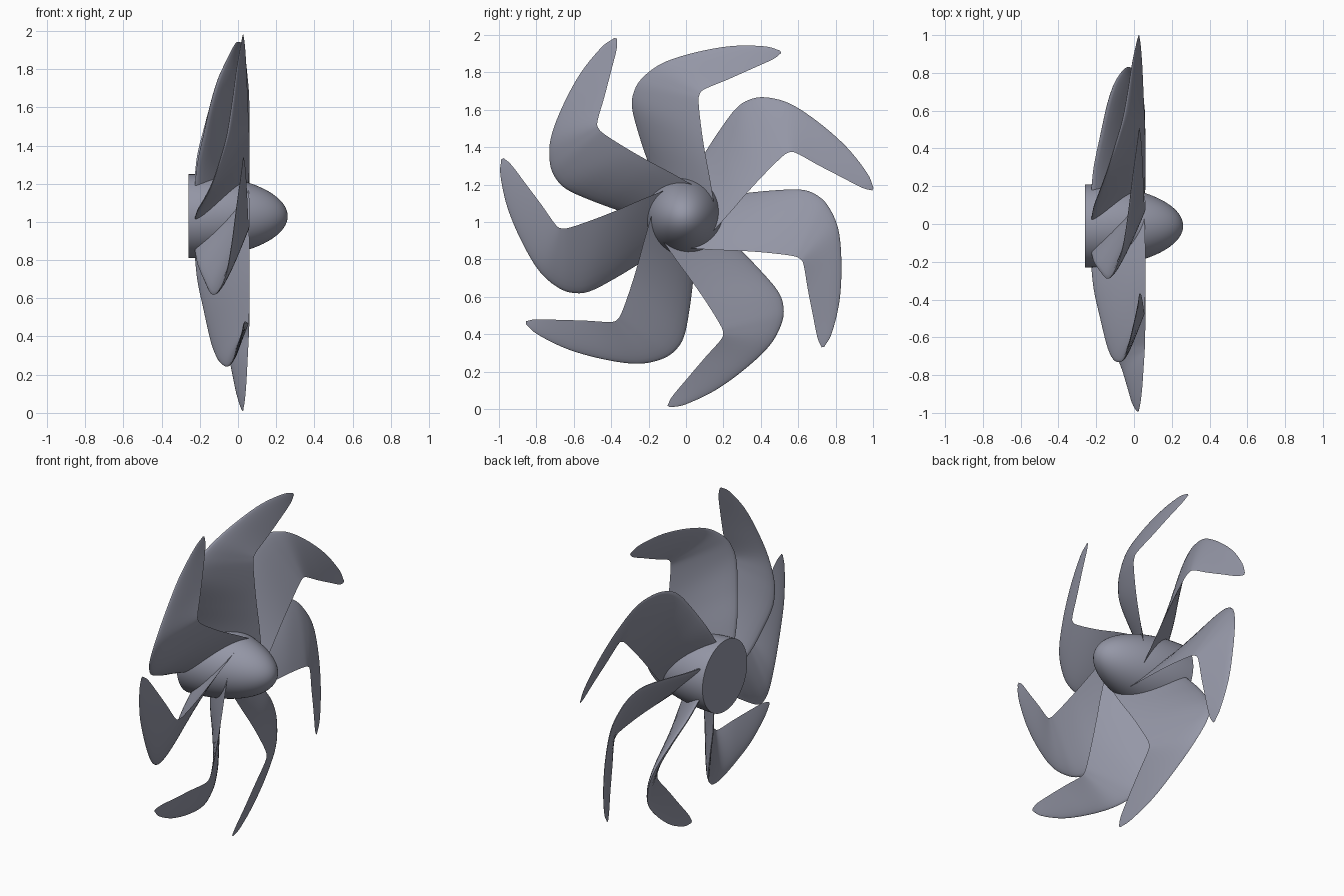
import bpy, bmesh, math
from mathutils import Vector

if "Cube" in bpy.data.objects:
    bpy.data.objects.remove(bpy.data.objects["Cube"])

CENTRE = Vector((0, -0.01, 1.03))
BLADES = 7

# dark blue-grey paint
paint = bpy.data.materials.new("blue_grey")
paint.diffuse_color = (0.30, 0.31, 0.385, 1)
paint.use_nodes = True
paint.node_tree.nodes["Principled BSDF"].inputs["Base Color"].default_value = paint.diffuse_color

def finish(name, bm, angle):
    bmesh.ops.recalc_face_normals(bm, faces=bm.faces[:])
    me = bpy.data.meshes.new(name)
    bm.to_mesh(me)
    bm.free()
    me.materials.append(paint)
    ob = bpy.data.objects.new(name, me)
    bpy.context.collection.objects.link(ob)
    ob.location = CENTRE
    bpy.ops.object.select_all(action='DESELECT')
    ob.select_set(True)
    bpy.context.view_layer.objects.active = ob
    bpy.ops.object.shade_smooth_by_angle(angle=math.radians(angle))
    return ob

def spline(pts, steps):
    # Catmull-Rom through the points
    p = [2 * pts[0] - pts[1]] + pts + [2 * pts[-1] - pts[-2]]
    out = []
    for i in range(1, len(p) - 2):
        a, b, c, d = p[i - 1:i + 3]
        for k in range(steps):
            t = k / steps
            out.append(0.5 * (2 * b + (c - a) * t + (2 * a - 5 * b + 4 * c - d) * t * t
                              + (3 * b - a - 3 * c + d) * t ** 3))
    return out + [pts[-1]]

# hub: half ellipsoid with a flat back
bm = bmesh.new()
SEG, RINGS = 64, 24
rings = []
for i in range(RINGS):
    a = i / RINGS * math.pi / 2
    x, r = -0.26 + 0.52 * math.sin(a), 0.22 * math.cos(a)
    rings.append([bm.verts.new((x, r * math.cos(2 * math.pi * j / SEG), r * math.sin(2 * math.pi * j / SEG)))
                  for j in range(SEG)])
nose = bm.verts.new((0.26, 0, 0))
for r0, r1 in zip(rings, rings[1:]):
    for j in range(SEG):
        k = (j + 1) % SEG
        bm.faces.new((r0[j], r0[k], r1[k], r1[j]))
for j in range(SEG):
    bm.faces.new((rings[-1][j], rings[-1][(j + 1) % SEG], nose))
bm.faces.new(rings[0])
finish("hub", bm, 40)

# blade: leading and trailing edge points (x, y, z) from root to tip
lead = [(-.228, -.14, .14), (-.213, -.19, .28), (-.18, -.24, .43), (-.148, -.277, .57),
        (-.125, -.272, .655), (-.098, -.228, .735), (-.06, -.12, .817), (-.032, .05, .874),
        (-.008, .25, .91), (.016, .43, .909), (.026, .513, .886)]
trail = [(.053, .17, .0), (.059, .14, .19), (.060, .112, .34), (.060, .092, .47),
         (.059, .078, .60), (.057, .082, .65), (.055, .11, .68), (.050, .23, .73),
         (.044, .365, .79), (.036, .475, .84), (.028, .519, .873)]
L = spline([Vector(p) for p in lead], 5)
T = spline([Vector(p) for p in trail], 5)
us = [0, .015, .05, .12, .22, .35, .5, .65, .8, .91, 1]

def half_thickness(u):
    return 5 * (.2969 * math.sqrt(u) - .126 * u - .3516 * u * u + .2843 * u ** 3 - .1036 * u ** 4)

bm = bmesh.new()
sections = []
for i, (l, t) in enumerate(zip(L, T)):
    a, b = max(i - 1, 0), min(i + 1, len(L) - 1)
    span = (L[b] + T[b]) - (L[a] + T[a])
    chord = t - l
    n = chord.cross(span).normalized()
    th = 0.075 * chord.length
    upper = [l + chord * u + n * th * half_thickness(u) for u in us]
    lower = [l + chord * u - n * th * half_thickness(u) for u in us[1:-1]]
    upper[-1] = t
    sections.append([bm.verts.new(p) for p in upper + lower[::-1]])
N = len(sections[0])
for s0, s1 in zip(sections, sections[1:]):
    for j in range(N):
        k = (j + 1) % N
        bm.faces.new((s0[j], s0[k], s1[k], s1[j]))
bm.faces.new(sections[0])
bm.faces.new(sections[-1])
blade = finish("blade_1", bm, 50)

# remaining blades around the x axis
for i in range(1, BLADES):
    ob = blade.copy()
    ob.name = f"blade_{i + 1}"
    bpy.context.collection.objects.link(ob)
    ob.rotation_euler = (2 * math.pi * i / BLADES, 0, 0)
